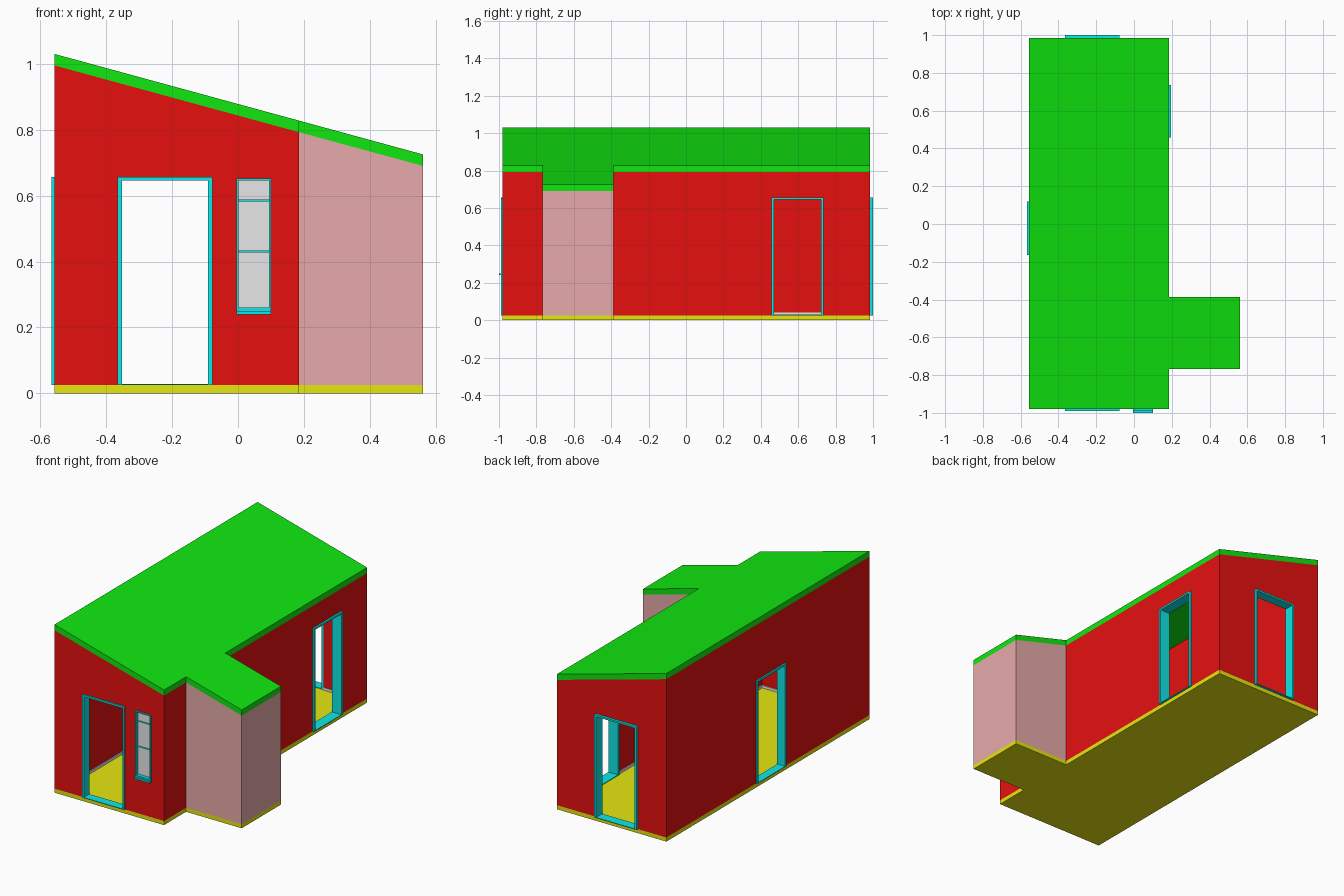
import bpy
import bmesh

cube = bpy.data.objects.get("Cube")
if cube:
    bpy.data.objects.remove(cube, do_unlink=True)


def material(name, r, g, b):
    m = bpy.data.materials.new(name)
    m.use_nodes = True
    m.diffuse_color = (r, g, b, 1)
    m.node_tree.nodes["Principled BSDF"].inputs["Base Color"].default_value = (r, g, b, 1)
    return m


LO, HI = 0.005, 0.8
RED = material("red wall", HI, LO, LO)
GREEN = material("green roof", LO, HI, LO)
YELLOW = material("yellow floor", HI, HI, LO)
CYAN = material("cyan trim", LO, HI, HI)
PINK = material("pink annex", HI, 0.4, 0.4)
WHITE = material("pale glass", HI, HI, HI)

# Main dimensions
X0, X1, X2 = -0.557, 0.185, 0.562
Y0, Y1 = -0.98, 0.985
A0, A1 = -0.767, -0.387
FLOOR, WALL, ROOF = 0.025, 0.045, 0.035
DOOR_TOP = 0.657


def slope(x):
    """Height of the roof surface at x."""
    return 1.03 - (x - X0) * 0.2726


def finish(name, bm, mat):
    bmesh.ops.recalc_face_normals(bm, faces=bm.faces)
    mesh = bpy.data.meshes.new(name)
    bm.to_mesh(mesh)
    bm.free()
    obj = bpy.data.objects.new(name, mesh)
    bpy.context.collection.objects.link(obj)
    if mat:
        mesh.materials.append(mat)
    return obj


def prism(name, profile, y0, y1, mat=None):
    """Extrude an x-z outline from y0 to y1."""
    bm = bmesh.new()
    face = bm.faces.new([bm.verts.new((x, y0, z)) for x, z in profile])
    new = bmesh.ops.extrude_face_region(bm, geom=[face])["geom"]
    for v in new:
        if isinstance(v, bmesh.types.BMVert):
            v.co.y = y1
    return finish(name, bm, mat)


def boxes(name, extents, mat=None):
    """One object made of several boxes, each given as x, y and z ranges."""
    bm = bmesh.new()
    for ranges in extents:
        verts = bmesh.ops.create_cube(bm, size=1)["verts"]
        for v in verts:
            for i, (lo, hi) in enumerate(ranges):
                v.co[i] = lo if v.co[i] < 0 else hi
    return finish(name, bm, mat)


def band(x0, x1, low, high):
    """Outline with a level base and a sloping top, offset from the roof."""
    return [(x0, low), (x1, low), (x1, slope(x1) + high), (x0, slope(x0) + high)]


def cut(obj, cutters):
    for c in cutters:
        mod = obj.modifiers.new("cut", "BOOLEAN")
        mod.operation = "DIFFERENCE"
        mod.solver = "EXACT"
        mod.object = c
    graph = bpy.context.evaluated_depsgraph_get()
    mesh = bpy.data.meshes.new_from_object(obj.evaluated_get(graph))
    obj.modifiers.clear()
    obj.data = mesh
    for c in cutters:
        bpy.data.objects.remove(c, do_unlink=True)


def oriented(along, u, d, z):
    return (u, d, z) if along == "x" else (d, u, z)


# Openings: name, wall direction, span along wall, depth range, height range
doors = [
    ("front_door_frame", "x", (-0.365, -0.078), (Y0 - 0.01, Y0 + WALL)),
    ("back_door_frame", "x", (-0.365, -0.078), (Y1 - WALL, 1.0)),
    ("low_side_door_frame", "y", (0.458, 0.735), (X1 - 0.055, X1 + 0.011)),
    ("high_side_door_frame", "y", (-0.165, 0.12), (X0 - 0.009, X0 + WALL)),
]
WIN_U, WIN_Z = (-0.005, 0.1), (0.24, 0.652)

# Floors
boxes("main_floor", [((X0, X1), (Y0, Y1), (0, FLOOR))], YELLOW)
boxes("annex_floor", [((X1, X2), (A0, A1), (0, FLOOR))], YELLOW)

# House walls, hollowed and pierced
walls = prism("house_walls", band(X0, X1, FLOOR, -ROOF), Y0, Y1, RED)
cutters = [prism("room_cutter", band(X0 + WALL, X1 - WALL, -0.1, 0.1), Y0 + WALL, Y1 - WALL)]
for name, along, u, d in doors:
    deep = (d[0] - 0.03, d[1] + 0.03)
    cutters.append(boxes("door_cutter", [oriented(along, u, deep, (FLOOR - 0.02, DOOR_TOP))]))
cutters.append(boxes("window_cutter", [(WIN_U, (Y0 - 0.1, Y0 + 0.1), WIN_Z)]))
cut(walls, cutters)

# Annex walls, open towards the house
annex = prism("annex_walls", band(X1, X2, FLOOR, -ROOF), A0, A1, PINK)
cut(annex, [prism("annex_cutter", band(X1 - 0.1, X2 - WALL, -0.1, 0.1), A0 + WALL, A1 - WALL)])


# Roof slabs sharing one slope
def roof(name, x0, x1, y0, y1):
    outline = [(x0, slope(x0)), (x1, slope(x1)), (x1, slope(x1) - ROOF), (x0, slope(x0) - ROOF)]
    prism(name, outline, y0, y1, GREEN)


roof("main_roof", X0, X1, Y0, Y1)
roof("annex_roof", X1, X2, A0, A1)

# Door frames: two jambs, a head and a thin threshold
for name, along, (a, b), d in doors:
    w = 0.013
    parts = [
        ((a, a + w), (FLOOR, DOOR_TOP)),
        ((b - w, b), (FLOOR, DOOR_TOP)),
        ((a + w, b - w), (DOOR_TOP - 0.011, DOOR_TOP)),
        ((a + w, b - w), (FLOOR, FLOOR + 0.004)),
    ]
    boxes(name, [oriented(along, u, d, z) for u, z in parts], CYAN)

# Window: frame, glazing bars, sill and pane
(a, b), (lo, hi) = WIN_U, WIN_Z
w, depth = 0.006, (Y0 - 0.01, Y0 + WALL)
boxes("window_frame", [
    ((a, a + w), depth, (lo, hi)),
    ((b - w, b), depth, (lo, hi)),
    ((a + w, b - w), depth, (hi - w, hi)),
    ((a + w, b - w), depth, (lo, lo + 0.02)),
], CYAN)
boxes("window_bars", [((a + w, b - w), (Y0 + 0.006, Y0 + 0.03), (z - 0.003, z + 0.003))
                      for z in (0.43, 0.585)], CYAN)
boxes("window_sill", [((a, b), (-1.0, Y0), (lo, lo + 0.01))], CYAN)
boxes("window_pane", [((a + w, b - w), (Y0 + 0.012, Y0 + 0.018), (lo + 0.02, hi - w))], WHITE)

# Pale skirting on the inside, broken at the doors
ix0, ix1, iy0, iy1 = X0 + WALL, X1 - WALL, Y0 + WALL, Y1 - WALL
t, z = 0.005, (FLOOR, FLOOR + 0.016)
runs = []
for along, depth, ends, gap in (
    ("x", (iy0, iy0 + t), (ix0, ix1), doors[0][2]),
    ("x", (iy1 - t, iy1), (ix0, ix1), doors[1][2]),
    ("y", (ix1 - t, ix1), (iy0, iy1), doors[2][2]),
    ("y", (ix0, ix0 + t), (iy0, iy1), doors[3][2]),
):
    runs.append(oriented(along, (ends[0], gap[0]), depth, z))
    runs.append(oriented(along, (gap[1], ends[1]), depth, z))
boxes("skirting", runs, WHITE)
